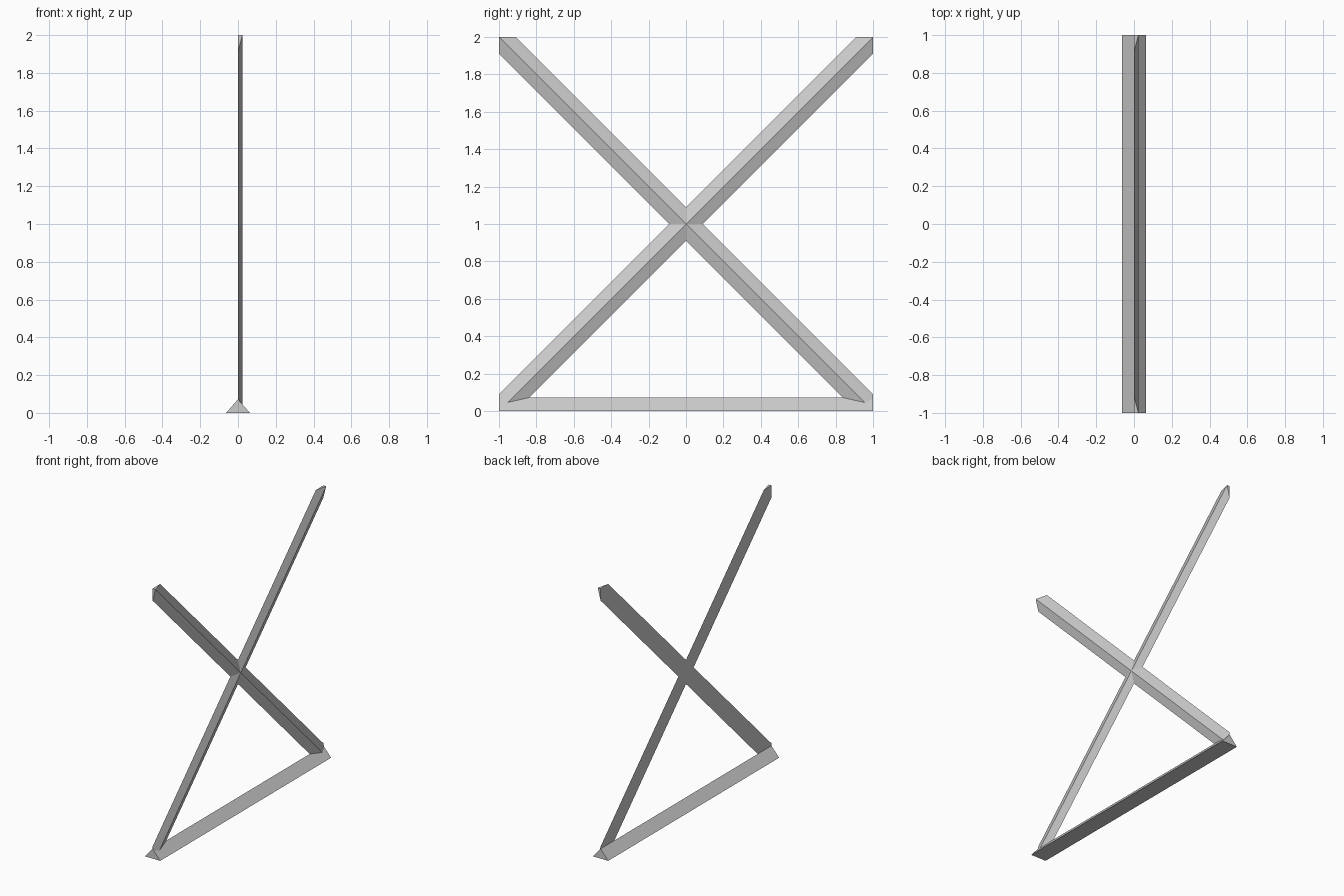
import bpy, bmesh
from mathutils import Vector

cube = bpy.data.objects.get("Cube")
if cube:
    bpy.data.objects.remove(cube)

HALF = 0.063      # half width of every bar
RIDGE = 0.023     # ridge height of the crossed bars
BASE_H = 0.072    # ridge height of the base bar

grey = bpy.data.materials.new("light_grey")
grey.use_nodes = True
grey.diffuse_color = (0.6, 0.6, 0.6, 1)
grey.node_tree.nodes["Principled BSDF"].inputs["Base Color"].default_value = (0.6, 0.6, 0.6, 1)


def ridge_bar(name, start, end, side, ridge):
    """Triangular bar from start to end, trimmed to the square outline."""
    bm = bmesh.new()
    profile = [-side, side, ridge]
    a, b = ([bm.verts.new(p + q) for q in profile] for p in (start, end))
    bm.faces.new(a)
    bm.faces.new(b[::-1])
    for i in range(3):
        j = (i + 1) % 3
        bm.faces.new((a[i], b[i], b[j], a[j]))

    # Trim flush with the outline and close each cut
    for co, no in (((0, 1, 0), (0, 1, 0)), ((0, -1, 0), (0, -1, 0)),
                   ((0, 0, 2), (0, 0, 1)), ((0, 0, 0), (0, 0, -1))):
        cut = bmesh.ops.bisect_plane(bm, geom=bm.verts[:] + bm.edges[:] + bm.faces[:],
                                     dist=1e-5, plane_co=co, plane_no=no, clear_outer=True)
        edges = [e for e in cut["geom_cut"]
                 if isinstance(e, bmesh.types.BMEdge) and e.is_boundary]
        if edges:
            bmesh.ops.holes_fill(bm, edges=edges)
    bmesh.ops.recalc_face_normals(bm, faces=bm.faces[:])

    mesh = bpy.data.meshes.new(name)
    bm.to_mesh(mesh)
    bm.free()
    mesh.materials.append(grey)
    obj = bpy.data.objects.new(name, mesh)
    bpy.context.collection.objects.link(obj)


# Base bar lying along y
ridge_bar("base_bar", Vector((0, -1, 0)), Vector((0, 1, 0)),
          Vector((HALF, 0, 0)), Vector((0, 0, BASE_H)))

# Crossed bars: flat behind, ridge towards +x
for name, s in (("rising_bar", 1), ("falling_bar", -1)):
    along = Vector((0, s, 1))
    centre = Vector((0, 0, 1))
    across = Vector((0, -s, 1)).normalized() * HALF
    ridge_bar(name, centre - along * 1.2, centre + along * 1.2,
              across, Vector((RIDGE, 0, 0)))
